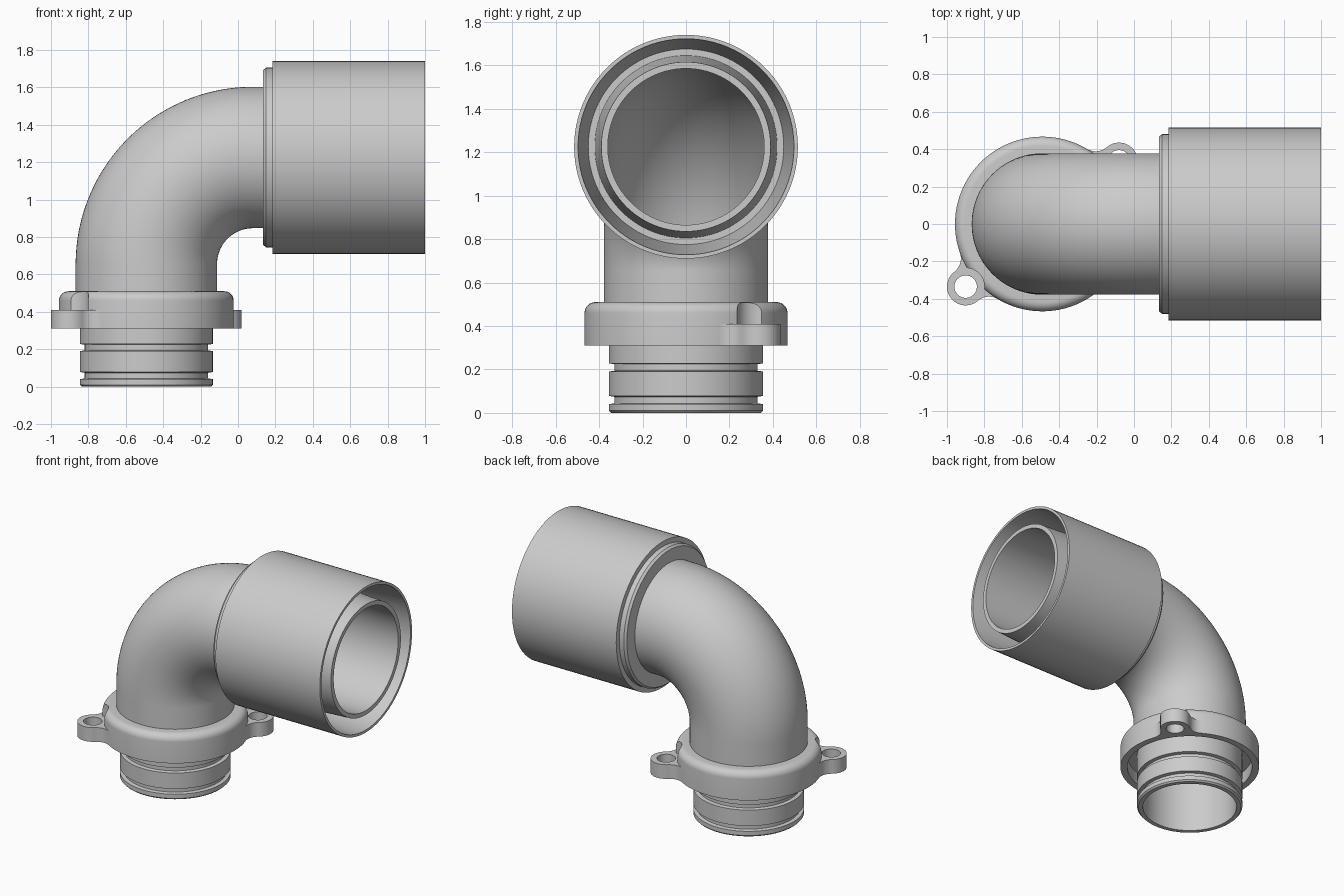
import bpy, bmesh
from math import sin, cos, pi, atan2, hypot, acos
from mathutils import Matrix, Vector

if "Cube" in bpy.data.objects:
    bpy.data.objects.remove(bpy.data.objects["Cube"], do_unlink=True)

SEG = 96
AXIS_X, AXIS_Z = -0.49, 1.225      # vertical inlet axis, horizontal outlet axis
BEND = 0.57                        # centreline radius of the elbow
FLANGE_R = 0.467
LUG = Vector((0.41, 0.335))        # lug centre relative to the inlet axis
LUG_R = 0.1

grey = bpy.data.materials.new("light_grey")
grey.use_nodes = True
grey.diffuse_color = (0.6, 0.6, 0.6, 1)
grey.node_tree.nodes["Principled BSDF"].inputs["Base Color"].default_value = (0.6, 0.6, 0.6, 1)


def finish(name, bm):
    bmesh.ops.recalc_face_normals(bm, faces=bm.faces)
    mesh = bpy.data.meshes.new(name)
    bm.to_mesh(mesh)
    bm.free()
    mesh.materials.append(grey)
    obj = bpy.data.objects.new(name, mesh)
    bpy.context.collection.objects.link(obj)
    return obj


def activate(obj):
    bpy.ops.object.select_all(action='DESELECT')
    obj.select_set(True)
    bpy.context.view_layer.objects.active = obj


def smooth(obj):
    activate(obj)
    bpy.ops.object.shade_smooth_by_angle(angle=pi / 6)


def cut(obj, cutter):
    activate(obj)
    mod = obj.modifiers.new("cut", 'BOOLEAN')
    mod.operation, mod.solver, mod.object = 'DIFFERENCE', 'EXACT', cutter
    bpy.ops.object.modifier_apply(modifier=mod.name)


def skin(bm, rings, closed):
    """Join consecutive rings of vertices with quads."""
    pairs = list(zip(rings, rings[1:]))
    if closed:
        pairs.append((rings[-1], rings[0]))
    for a, b in pairs:
        for i in range(len(a)):
            j = (i + 1) % len(a)
            bm.faces.new((a[i], a[j], b[j], b[i]))


def lathe(name, profile, matrix):
    """Spin a closed (radius, height) profile into a ring-shaped solid."""
    bm = bmesh.new()
    rings = [[bm.verts.new(matrix @ Vector((r * cos(2 * pi * i / SEG), r * sin(2 * pi * i / SEG), h)))
              for i in range(SEG)] for r, h in profile]
    skin(bm, rings, True)
    return finish(name, bm)


def prism(name, outline, z0, z1):
    bm = bmesh.new()
    low, high = ([bm.verts.new((x, y, z)) for x, y in outline] for z in (z0, z1))
    skin(bm, [low, high], False)
    bm.faces.new(low)
    bm.faces.new(high)
    return finish(name, bm)


def arc(cx, cy, r, a0, a1, n=12):
    return [(cx + r * cos(a0 + (a1 - a0) * i / n), cy + r * sin(a0 + (a1 - a0) * i / n))
            for i in range(n + 1)]


# Elbow: hollow pipe swept up, round the bend and out to +x
stations = [(AXIS_X, 0.5, 0)]
for i in range(49):
    a = pi / 2 * i / 48
    stations.append((AXIS_X + BEND * (1 - cos(a)), AXIS_Z - BEND + BEND * sin(a), a))
stations.append((0.16, AXIS_Z, pi / 2))


def pipe_ring(bm, r, x, z, a):
    ring = []
    for i in range(SEG):
        t = 2 * pi * i / SEG
        ring.append(bm.verts.new((x + r * cos(t) * cos(a), r * sin(t), z - r * cos(t) * sin(a))))
    return ring


bm = bmesh.new()
outer = [pipe_ring(bm, 0.378, *s) for s in stations]
inner = [pipe_ring(bm, 0.36, *s) for s in stations]
skin(bm, outer + inner[::-1], True)
smooth(finish("elbow_pipe", bm))

# Outlet: outer sleeve and inner tapered tube with a deep ring gap between
sleeve = [(0.36, 0.16), (0.37, 0.16), (0.37, 0.135), (0.468, 0.135), (0.48, 0.15), (0.48, 0.185),
          (0.515, 0.185), (0.515, 1), (0.497, 1), (0.45, 0.4), (0.42, 0.4), (0.39, 1), (0.36, 1)]
smooth(lathe("outlet_sleeve", sleeve,
             Matrix.Translation((0, 0, AXIS_Z)) @ Matrix.Rotation(pi / 2, 4, 'Y')))

# Inlet: grooved spigot and skirted flange with a rounded top edge
spigot = [(0.315, 0), (0.345, 0), (0.355, 0.01)]
for z in (0.04, 0.19):
    spigot += [(0.355, z), (0.33, z + 0.004), (0.33, z + 0.034), (0.355, z + 0.038)]
spigot += [(0.355, 0.4), (0.42, 0.4), (0.42, 0.31), (FLANGE_R, 0.31)]
spigot += arc(FLANGE_R - 0.05, 0.46, 0.05, 0, pi / 2, 8)
spigot += [(0.362, 0.51), (0.362, 0.49), (0.315, 0.45)]
flange = lathe("spigot_and_flange", spigot, Matrix.Translation((AXIS_X, 0, 0)))

# Lug outline along +x: fillet, round end, fillet, closed inside the flange skirt
d, f = LUG.length, 0.09
far, near = FLANGE_R + f, LUG_R + f
tilt = acos((far ** 2 + d ** 2 - near ** 2) / (2 * far * d))
fx, fy = far * cos(tilt), far * sin(tilt)
end = atan2(fy, fx - d)
half = arc(d, 0, LUG_R, 0, end, 20) + arc(fx, fy, f, end + pi, tilt + pi)[1:]
half += arc(0, 0, 0.44, tilt, 0)[:-1]
outline = half + [(0.44, 0)] + [(x, -y) for x, y in half[:0:-1]]

for side, turn in (("left", 0), ("right", pi)):
    spin = Matrix.Translation((AXIS_X, 0, 0)) @ Matrix.Rotation(atan2(LUG.y, LUG.x) + turn, 4, 'Z')
    lug = prism(side + "_screw_lug", outline, 0.31, 0.41)
    hole = prism(side + "_hole_cutter", arc(d, 0, 0.06, 0, 2 * pi, 40)[:-1], 0.2, 0.6)
    recess = prism(side + "_recess_cutter", arc(d, 0, LUG_R, 0, 2 * pi, 48)[:-1], 0.409, 0.6)
    for part in (lug, hole, recess):
        part.data.transform(spin)
    cut(lug, hole)
    cut(flange, recess)
    for cutter in (hole, recess):
        bpy.data.objects.remove(cutter, do_unlink=True)
    smooth(lug)
smooth(flange)
